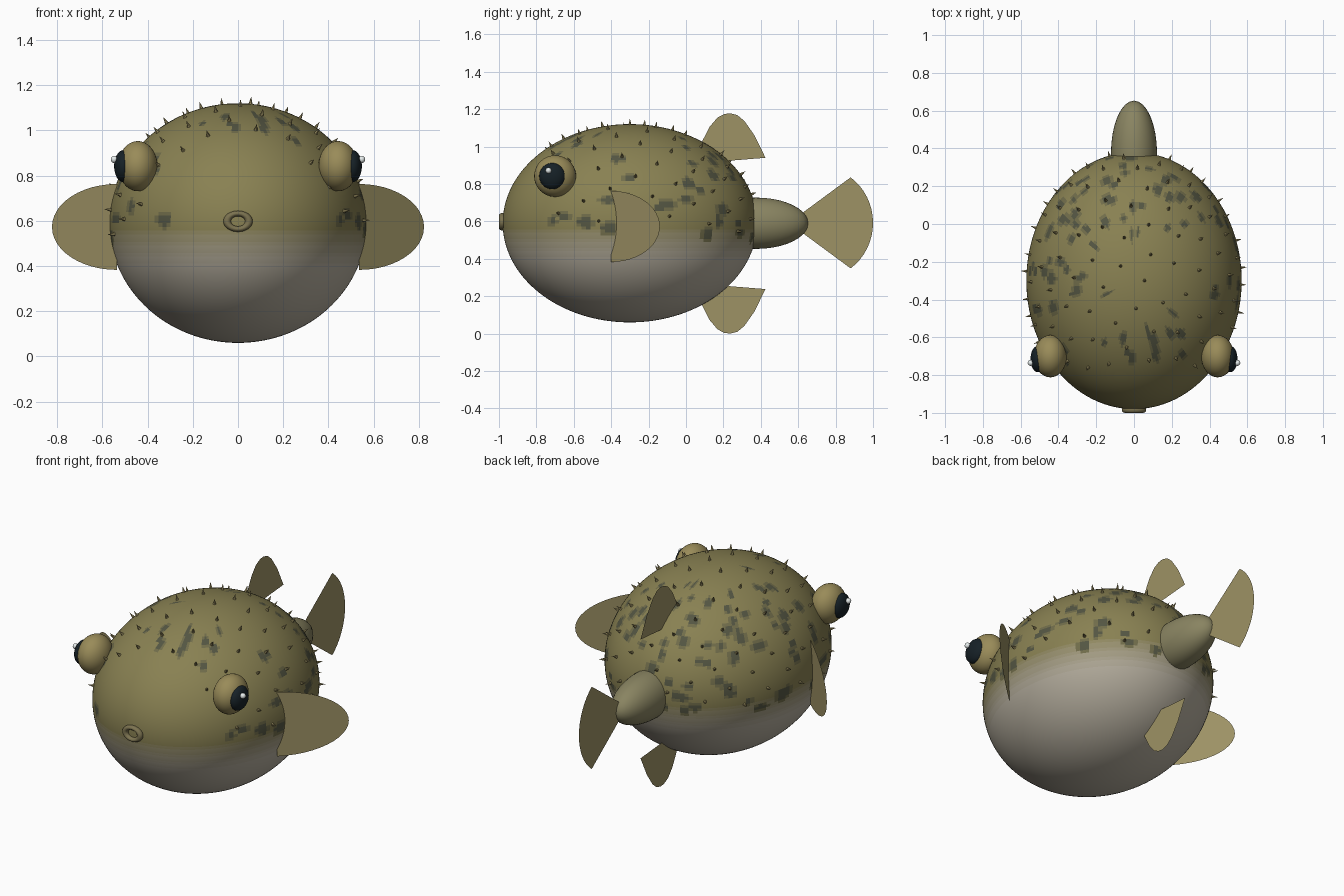
import bpy, bmesh, math, random
from mathutils import Vector, Matrix

if "Cube" in bpy.data.objects:
    bpy.data.objects.remove(bpy.data.objects["Cube"])

random.seed(4)
CEN, RAD = Vector((0, -0.30, 0.59)), Vector((0.57, 0.68, 0.53))


def material(name, rgb):
    m = bpy.data.materials.new(name)
    m.diffuse_color = (*rgb, 1)
    m.use_nodes = True
    m.node_tree.nodes["Principled BSDF"].inputs["Base Color"].default_value = m.diffuse_color
    return m


def finish(name, bm, mats, smooth=True):
    me = bpy.data.meshes.new(name)
    bm.to_mesh(me)
    bm.free()
    for m in mats:
        me.materials.append(m)
    for p in me.polygons:
        p.use_smooth = smooth
    ob = bpy.data.objects.new(name, me)
    bpy.context.collection.objects.link(ob)
    return ob


def ellipsoid(name, cen, rad, mat, seg=32, rings=20):
    bm = bmesh.new()
    bmesh.ops.create_uvsphere(bm, u_segments=seg, v_segments=rings, radius=1,
                              matrix=Matrix.Translation(cen) @ Matrix.Diagonal((*rad, 1)))
    return finish(name, bm, [mat])


def fan(name, hub, rim, mat):
    """Flat fin: triangles from a hub point to a curved rim."""
    bm = bmesh.new()
    h = bm.verts.new(hub)
    vs = [bm.verts.new(p) for p in rim]
    for a, b in zip(vs, vs[1:]):
        bm.faces.new((h, a, b))
    return finish(name, bm, [mat], False)


def mix(a, b, t):
    return tuple(x + (y - x) * t for x, y in zip(a, b))


OLIVE, BELLY, DARK = (0.25, 0.22, 0.085), (0.46, 0.42, 0.34), (0.06, 0.07, 0.05)
BANDS = 8
body_mats = [material(f"skin_{i}", mix(OLIVE, BELLY, i / (BANDS - 1))) for i in range(BANDS)]
body_mats += [material("spot_edge", mix(OLIVE, DARK, 0.45)), material("spot", mix(OLIVE, DARK, 0.85))]
fin_mat = material("fin", (0.34, 0.29, 0.13))
eye_mat = material("eye", (0.32, 0.26, 0.10))
tail_mat = material("tail_skin", (0.25, 0.23, 0.12))
black = material("pupil", (0.008, 0.015, 0.02))
white = material("glint", (0.8, 0.85, 0.85))
spine_mat = material("spine", (0.30, 0.25, 0.11))
lip_mat = material("lip", (0.20, 0.17, 0.08))

# Body with pale belly and dark spots (spots placed by heading and polar angle)
spots = []
for _ in range(130):
    phi, theta = random.uniform(-math.pi, math.pi), math.acos(random.uniform(-0.15, 0.97))
    if abs(phi + math.pi / 2) < 0.6 and theta > 0.7:
        continue
    spots.append((phi, theta, random.uniform(0.045, 0.085), random.uniform(0.04, 0.085)))
bm = bmesh.new()
bmesh.ops.create_uvsphere(bm, u_segments=160, v_segments=100, radius=1)
for f in bm.faces:
    d = f.calc_center_median().normalized()
    phi, theta = math.atan2(d.y, d.x), math.acos(d.z)
    t = min(max((0.57 - (CEN.z + d.z * RAD.z)) / 0.17, 0), 1)
    f.material_index = round(t * (BANDS - 1))
    near = min((((phi - p + math.pi) % math.tau - math.pi) / a) ** 2 + ((theta - q) / b) ** 2
               for p, q, a, b in spots)
    if near < 1:
        f.material_index = BANDS + (near < 0.45)
bm.transform(Matrix.Translation(CEN) @ Matrix.Diagonal((*RAD, 1)))
finish("body", bm, body_mats)

# Short spines over the back and sides
bm = bmesh.new()
N = 210
for i in range(N):
    z = 1 - 2 * (i + 0.5) / N
    a = i * math.pi * (3 - math.sqrt(5))
    r = math.sqrt(1 - z * z)
    d = Vector((r * math.cos(a), r * math.sin(a), z))
    if z < -0.1 or d.y < -0.68:
        continue
    p = CEN + d * RAD
    n = Vector(x / y for x, y in zip(d, RAD)).normalized()
    rot = n.to_track_quat('Z', 'Y').to_matrix().to_4x4()
    bmesh.ops.create_cone(bm, cap_ends=True, segments=6, radius1=0.011, radius2=0, depth=0.04,
                          matrix=Matrix.Translation(p + n * 0.012) @ rot)
finish("spines", bm, [spine_mat], False)

# Tail stem and fan-shaped tail fin
ellipsoid("tail_stem", (0, 0.375, 0.59), (0.122, 0.278, 0.137), tail_mat)
rim = []
for i in range(17):
    a = (i / 8 - 1) * 0.635
    r = 0.45 - 0.04 * (a / 0.635) ** 2
    rim.append((0, 0.55 + r * math.cos(a), 0.592 + r * math.sin(a)))
fan("tail_fin", (0, 0.55, 0.592), rim, fin_mat)

# Back fin and its mirror image below
outline = [(0.06, 0.96), (0.09, 1.035), (0.126, 1.105), (0.168, 1.155), (0.205, 1.174), (0.235, 1.178),
           (0.275, 1.168), (0.313, 1.136), (0.366, 1.06), (0.425, 0.94), (0.24, 0.925)]
for name, flip in (("back_fin", False), ("belly_fin", True)):
    pts = [(0, y, 1.178 - z if flip else z) for y, z in outline]
    fan(name, (0, 0.17, 0.258 if flip else 0.92), pts, fin_mat)

# Lips
bm = bmesh.new()
M, K = 32, 12
ring = []
for i in range(M):
    a = math.tau * i / M
    row = []
    for j in range(K):
        b = math.tau * j / K
        r = 0.048 + 0.017 * math.cos(b)
        row.append(bm.verts.new((r * math.cos(a), -0.982 + 0.018 * math.sin(b), 0.598 + 0.72 * r * math.sin(a))))
    ring.append(row)
for i in range(M):
    for j in range(K):
        i2, j2 = (i + 1) % M, (j + 1) % K
        bm.faces.new((ring[i][j], ring[i][j2], ring[i2][j2], ring[i2][j]))
bmesh.ops.recalc_face_normals(bm, faces=bm.faces)
finish("lips", bm, [lip_mat])

# Paired eyes and side fins
for side, s in (("right", 1), ("left", -1)):
    ellipsoid(f"{side}_eye", (s * 0.443, -0.70, 0.842), (0.087, 0.112, 0.111), eye_mat)
    ellipsoid(f"{side}_pupil", (s * 0.508, -0.715, 0.842), (0.04, 0.07, 0.07), black)
    ellipsoid(f"{side}_glint", (s * 0.547, -0.735, 0.872), (0.016, 0.016, 0.016), white, 16, 10)
    rim = []
    for i in range(25):
        a = math.pi * (i / 24 - 0.5)
        u = math.cos(a)
        rim.append((s * (0.535 + 0.288 * u), -0.40 + 0.26 * u, 0.573 + 0.19 * math.sin(a)))
    fan(f"{side}_side_fin", (s * 0.535, -0.40, 0.573), rim, fin_mat)
